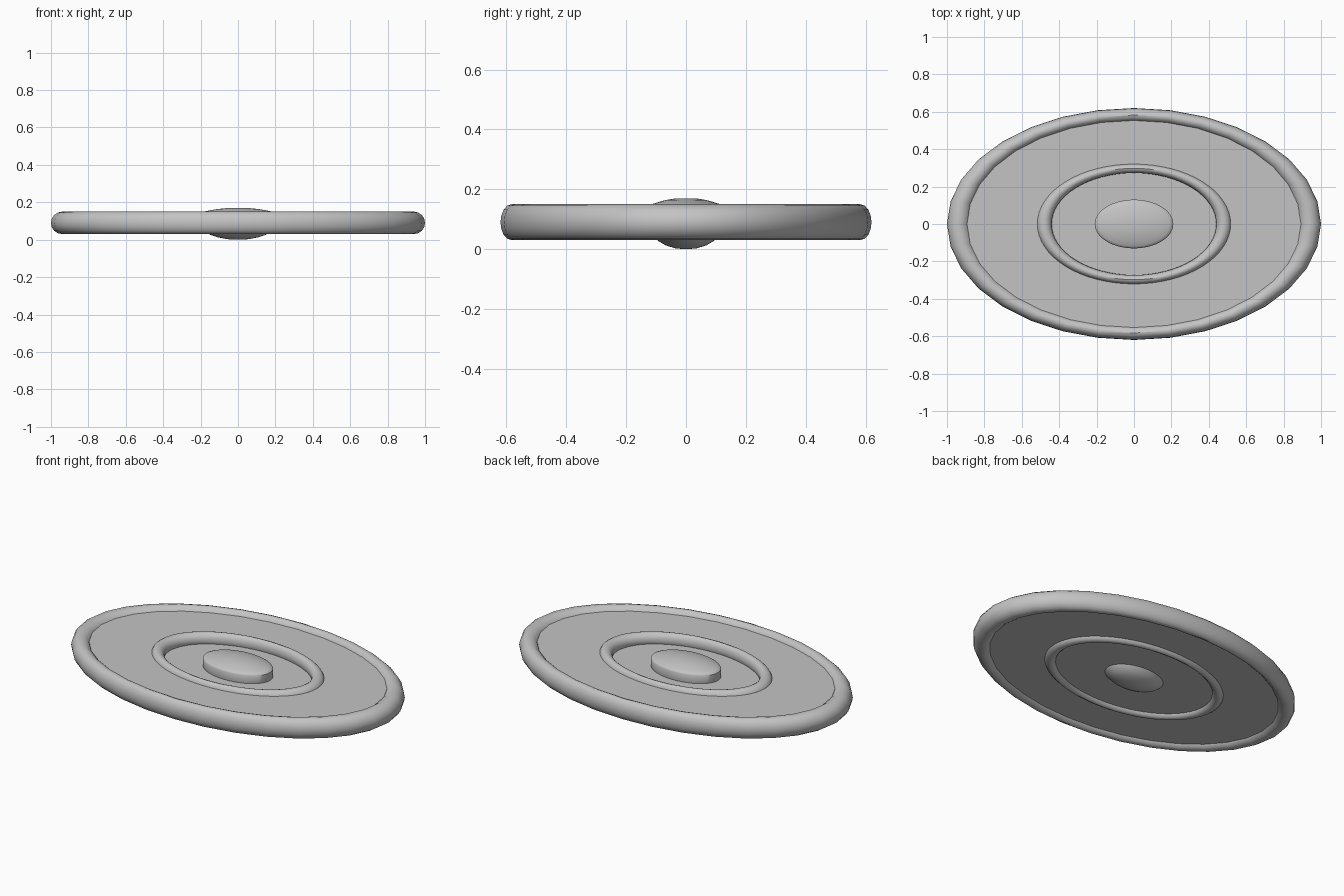
import bpy
import math

ASPECT = 0.62   # depth of the oval relative to its width

if "Cube" in bpy.data.objects:
    bpy.data.objects.remove(bpy.data.objects["Cube"], do_unlink=True)

grey = bpy.data.materials.new("plain grey")
grey.use_nodes = True
colour = (0.55, 0.55, 0.55, 1)
grey.diffuse_color = colour
grey.node_tree.nodes["Principled BSDF"].inputs["Base Color"].default_value = colour


def finish(obj, name):
    obj.name = name
    obj.scale.y = ASPECT
    obj.data.materials.append(grey)
    bpy.ops.object.transform_apply(location=False, rotation=False, scale=True)
    bpy.ops.object.shade_smooth_by_angle(angle=math.radians(35))


def oval_ring(name, major, minor, z, segments, sides=16):
    bpy.ops.mesh.primitive_torus_add(major_radius=major, minor_radius=minor,
                                     major_segments=segments, minor_segments=sides,
                                     location=(0, 0, z))
    finish(bpy.context.object, name)


def oval_plate(name, radius, low, high, segments=64):
    bpy.ops.mesh.primitive_cylinder_add(vertices=segments, radius=radius,
                                        depth=high - low, location=(0, 0, (low + high) / 2))
    finish(bpy.context.object, name)


def oval_lathe(name, profile, closed=False, segments=64):
    """Spin a (radius, height) profile; closed profiles make a ring."""
    verts, faces = [], []
    n = len(profile)
    for i in range(segments):
        a = math.tau * i / segments
        verts += [(r * math.cos(a), r * math.sin(a), z) for r, z in profile]
    for i in range(segments):
        p, q = i * n, (i + 1) % segments * n
        for j in range(n if closed else n - 1):
            k = (j + 1) % n
            faces.append((p + j, q + j, q + k, p + k))
    if not closed:   # cap both ends
        faces.append([i * n for i in reversed(range(segments))])
        faces.append([i * n + n - 1 for i in range(segments)])
    mesh = bpy.data.meshes.new(name)
    mesh.from_pydata(verts, [], faces)
    obj = bpy.data.objects.new(name, mesh)
    bpy.context.collection.objects.link(obj)
    bpy.ops.object.select_all(action="DESELECT")
    obj.select_set(True)
    bpy.context.view_layer.objects.active = obj
    finish(obj, name)


# Thick rolled rim
oval_ring("outer_rim", 0.94, 0.06, 0.09, 32)

# Flat field between the rim and the inner bead
oval_lathe("outer_plate", [(0.48, 0.05), (0.93, 0.05), (0.93, 0.125), (0.48, 0.125)], closed=True)

# Sunken floor and the beads around it, above and below
oval_plate("inner_floor", 0.5, 0.05, 0.09)
oval_ring("upper_bead", 0.48, 0.04, 0.11, 64)
oval_ring("lower_bead", 0.52, 0.04, 0.07, 64)

# Domed centre boss, going through the floor
oval_lathe("centre_boss", [
    (0.01, 0.0), (0.06, 0.003), (0.11, 0.013), (0.15, 0.027), (0.18, 0.05),
    (0.205, 0.08), (0.21, 0.09), (0.21, 0.137), (0.205, 0.143), (0.19, 0.149),
    (0.15, 0.157), (0.11, 0.164), (0.06, 0.169), (0.01, 0.17)])
